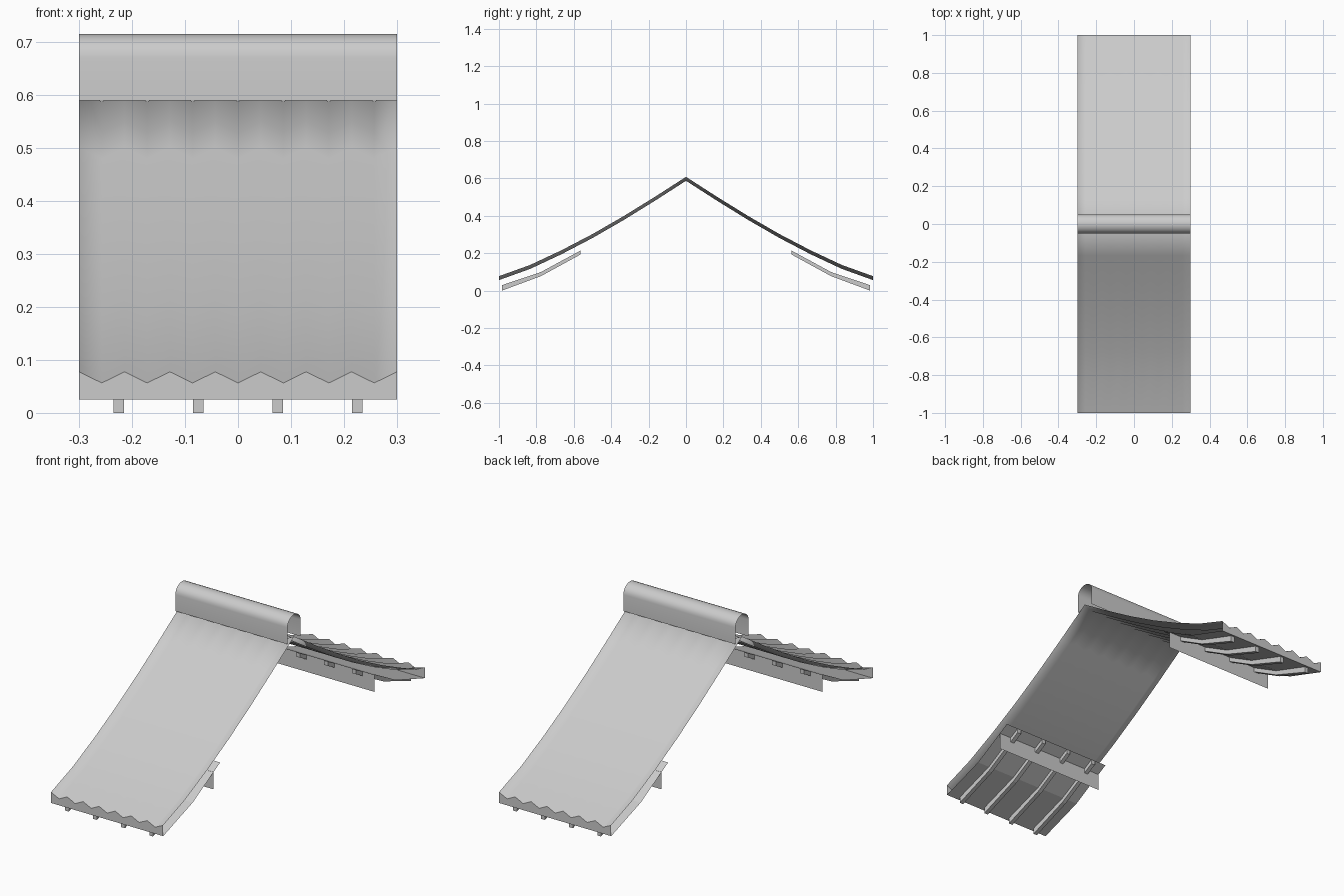
import bpy, math

if "Cube" in bpy.data.objects:
    bpy.data.objects.remove(bpy.data.objects["Cube"])

HALF = 0.3      # half width of the roof section
WAVES = 14      # half waves of tile corrugation


def add_object(name, verts, faces, mirror=False, smooth=False):
    mesh = bpy.data.meshes.new(name)
    mesh.from_pydata(verts, [], faces)
    mesh.update()
    obj = bpy.data.objects.new(name, mesh)
    bpy.context.collection.objects.link(obj)
    if smooth:
        for p in mesh.polygons:
            p.use_smooth = True
    if mirror:
        mod = obj.modifiers.new("front_to_back", 'MIRROR')
        mod.use_axis = (False, True, False)
        mod.use_mirror_merge = False
    return obj


def sheet(name, profile, cols=1, wave=None, mirror=False, smooth=False):
    """Sweep a (y, z) profile along x; wave(row, col) lifts each point."""
    n = cols + 1
    verts = []
    for j, (y, z) in enumerate(profile):
        for i in range(n):
            x = -HALF + 2 * HALF * i / cols
            verts.append((x, y, z + (wave(j, i) if wave else 0)))
    faces = [(j * n + i, j * n + i + 1, (j + 1) * n + i + 1, (j + 1) * n + i)
             for j in range(len(profile) - 1) for i in range(cols)]
    return add_object(name, verts, faces, mirror, smooth)


def zigzag(i):
    return 0.0105 if i % 2 == 0 else -0.0105


# Corrugated tile roof, sagging towards both eaves
heights = [0.067, 0.127, 0.205, 0.292, 0.388, 0.491, 0.598]
slope = [(-1 + k / 6, z) for k, z in enumerate(heights)]
roof = slope + [(-y, z) for y, z in reversed(slope[:-1])]
sheet("tile_roof", roof, WAVES, lambda j, i: zigzag(i), smooth=True)

# Fascia boards under the tile edge
sheet("fascia", [(-1, 0.025), (-1, 0.067)], WAVES,
      lambda j, i: zigzag(i) if j == 1 else 0, mirror=True)

# Soffit panels lying on the rafters
soffit = [(-0.565, 0.215), (-0.775, 0.101), (-1, 0.025)]
sheet("soffit", soffit, mirror=True)

# Vertical wall plates that the rafters pass through
sheet("wall_plate", [(-0.616, 0.105), (-0.616, 0.188)], mirror=True)

# Ridge cap: open arch with upright sides
arch = [(-0.05 * math.cos(math.pi * k / 12), 0.67 + 0.045 * math.sin(math.pi * k / 12))
        for k in range(13)]
sheet("ridge_cap", [(-0.05, 0.59)] + arch + [(0.05, 0.59)], smooth=True)

# Rafters: bent square bars under the soffit
bar = [(-0.985, 0.0, 0.029), (-0.775, 0.078, 0.1), (-0.565, 0.193, 0.214)]
for k, cx in enumerate((-0.225, -0.075, 0.075, 0.225)):
    verts, faces = [], [(0, 1, 2, 3), (11, 10, 9, 8)]
    for y, lo, hi in bar:
        verts += [(cx - 0.01, y, lo), (cx + 0.01, y, lo),
                  (cx + 0.01, y, hi), (cx - 0.01, y, hi)]
    for s in (0, 4):
        for a in range(4):
            b = (a + 1) % 4
            faces.append((s + b, s + a, s + a + 4, s + b + 4))
    add_object(f"rafter_{k + 1}", verts, faces, mirror=True)
